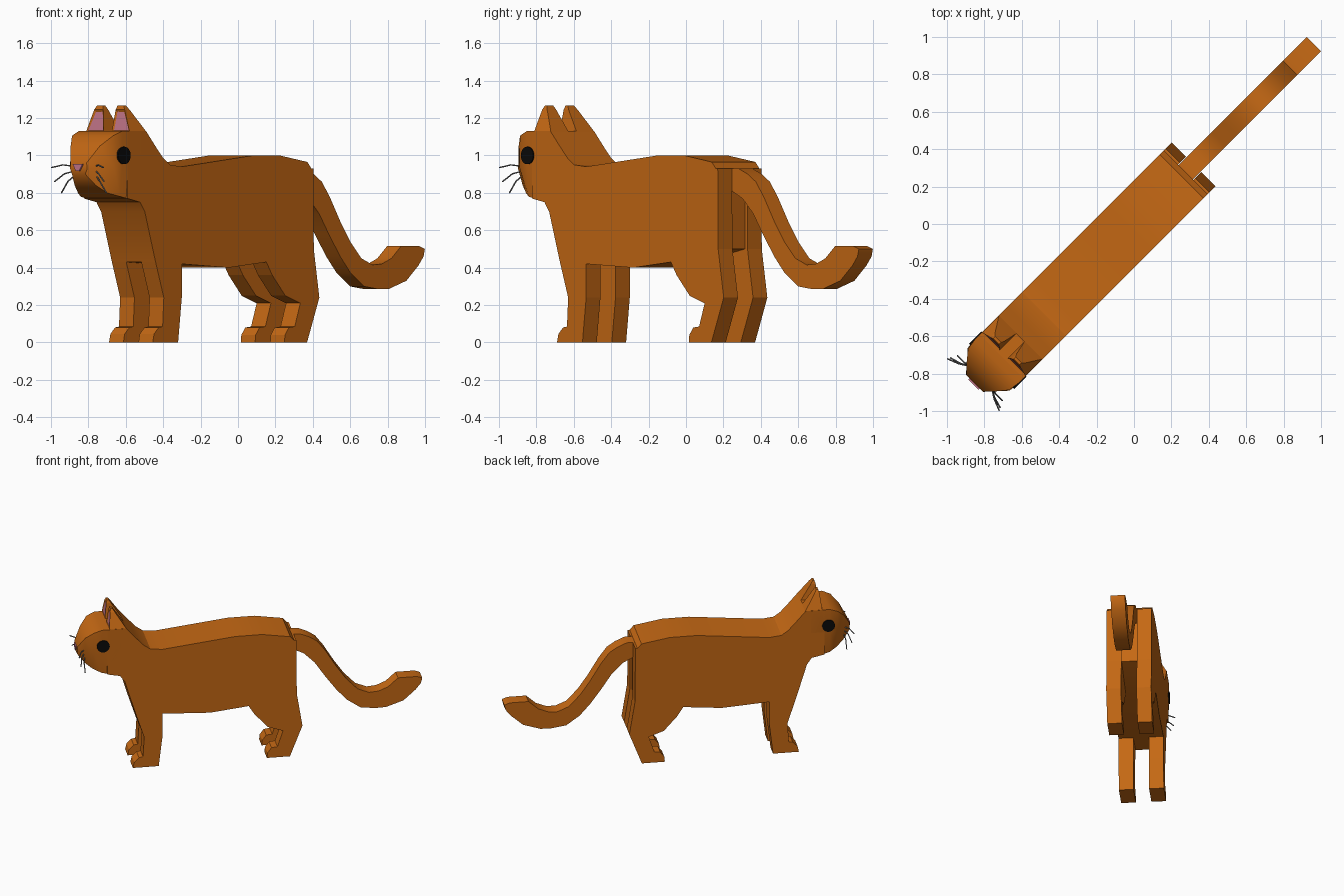
import bpy, bmesh, math
from mathutils import Matrix, Vector

if "Cube" in bpy.data.objects:
    bpy.data.objects.remove(bpy.data.objects["Cube"])

# The cat is built along local x (head at -x), then turned to stand diagonally
TURN = Matrix.Rotation(math.radians(45), 4, 'Z')
HALF = 0.165


def material(name, rgb):
    m = bpy.data.materials.new(name)
    m.use_nodes = True
    m.diffuse_color = (*rgb, 1)
    m.node_tree.nodes["Principled BSDF"].inputs["Base Color"].default_value = (*rgb, 1)
    return m


FUR = material("orange_fur", (0.56, 0.14, 0.007))
PINK = material("pink_skin", (0.58, 0.19, 0.27))
BLACK = material("eye_black", (0.003, 0.003, 0.003))
GREY = material("whisker_grey", (0.16, 0.16, 0.16))


def finish(name, bm, mats, smooth=0):
    bmesh.ops.recalc_face_normals(bm, faces=bm.faces)
    bm.transform(TURN)
    mesh = bpy.data.meshes.new(name)
    bm.to_mesh(mesh)
    bm.free()
    for m in mats:
        mesh.materials.append(m)
    obj = bpy.data.objects.new(name, mesh)
    bpy.context.collection.objects.link(obj)
    if smooth:
        bpy.ops.object.select_all(action='DESELECT')
        obj.select_set(True)
        bpy.context.view_layer.objects.active = obj
        bpy.ops.object.shade_smooth_by_angle(angle=math.radians(smooth))
    return obj


def loft(bm, rings):
    """Skin a list of equal point rings and close both ends."""
    loops = [[bm.verts.new(p) for p in ring] for ring in rings]
    n = len(loops[0])
    for a, b in zip(loops, loops[1:]):
        for i in range(n):
            j = (i + 1) % n
            bm.faces.new((a[i], a[j], b[j], b[i]))
    bm.faces.new(loops[0])
    bm.faces.new(loops[-1])


def slab(name, profile, y0, y1, mat=FUR, smooth=0):
    """Extrude a side profile (x, z) across the body."""
    bm = bmesh.new()
    loft(bm, [[(x, y, z) for x, z in profile] for y in (y0, y1)])
    return finish(name, bm, [mat], smooth)


# Torso with neck and chest
slab("torso", [(-1.0, 1.13), (-.86, 1.13), (-.79, 1.05), (-.73, .985), (-.68, .95),
               (-.59, .94), (-.05, 1.0), (.15, 1.0), (.36, .965), (.39, .93),
               (.39, .5), (.05, .43), (-.236, .4), (-.59, .42), (-.788, .43),
               (-.87, .7), (-.905, .75), (-1.0, .77)], -HALF, HALF, smooth=20)

# Legs
front_leg = [(-.788, .43), (-.726, .24), (-.735, .085), (-.765, .08), (-.8, .045),
             (-.81, 0), (-.618, 0), (-.59, .24), (-.59, .42)]
hind_leg = [(.3, .93), (.405, .93), (.408, .5), (.45, .24), (.357, 0), (.186, 0),
            (.19, .04), (.22, .08), (.264, .085), (.306, .21), (.193, .25),
            (.094, .36), (.05, .43)]
for side, k in (("left", -1), ("right", 1)):
    slab(side + "_front_leg", front_leg, k * .057, k * HALF)
    slab(side + "_hind_leg", hind_leg, k * .057, k * HALF)

# Tail
tail_top = [(.36, .93), (.45, .93), (.52, .9), (.58, .86), (.64, .78), (.725, .64),
            (.795, .54), (.88, .45), (.965, .415), (1.035, .42), (1.107, .45), (1.18, .515)]
tail_under = [(1.32, .515), (1.36, .5), (1.35, .46), (1.31, .41), (1.22, .33), (1.09, .287),
              (1.01, .285), (.9, .3), (.8, .37), (.72, .46), (.633, .58), (.56, .69),
              (.48, .77), (.36, .83)]
slab("tail", tail_top + tail_under, -.053, .053, smooth=30)

# Head: position, then heights and half widths at bottom, middle and top
bm = bmesh.new()
rings = []
for x, zb, zm, zt, wb, wm, wt in [
        (-.9, .75, .95, 1.13, HALF, HALF, HALF),
        (-1.04, .78, .95, 1.13, .15, HALF, HALF),
        (-1.1, .8, .94, 1.105, .11, .16, .155),
        (-1.155, .84, .93, 1.05, .08, .105, .11),
        (-1.205, .9, .93, .96, .05, .065, .06)]:
    rings.append([(x, -wb, zb), (x, -wm, zm), (x, -wt, zt),
                  (x, wt, zt), (x, wm, zm), (x, wb, zb)])
loft(bm, rings)
finish("head", bm, [FUR], 40)

# Ears with an inset pink inner face, eyes and whiskers
for side, k in (("left", -1), ("right", 1)):
    bm = bmesh.new()
    loft(bm, [[(x, k * y, z) for x, y in ((x0, y0), (x1, y0), (x1, y1), (x0, y1))]
              for z, x0, x1, y0, y1 in ((1.125, -.985, -.856, .03, HALF),
                                        (1.245, -.972, -.935, .047, .115),
                                        (1.268, -.965, -.95, .055, .1))])
    bmesh.ops.recalc_face_normals(bm, faces=bm.faces)
    inner = max((f for f in bm.faces if f.normal.x < -.9), key=lambda f: f.calc_area())
    bmesh.ops.inset_region(bm, faces=[inner], thickness=.014, depth=-.006)
    inner.material_index = 1
    finish(side + "_ear", bm, [FUR, PINK])

    bm = bmesh.new()
    place = Matrix.Translation((-1.03, k * HALF, 1.0)) @ Matrix.Rotation(math.pi / 2, 4, 'X')
    bmesh.ops.create_cone(bm, cap_ends=True, segments=24, radius1=.047, radius2=.047,
                          depth=.014, matrix=place)
    finish(side + "_eye", bm, [BLACK])

    for i, (x, y, z) in enumerate([(-1.215, .197, .935), (-1.2, .188, .86), (-1.165, .17, .8)]):
        curve = bpy.data.curves.new(f"{side}_whisker_{i + 1}", 'CURVE')
        curve.dimensions = '3D'
        curve.bevel_depth = .004
        curve.bevel_resolution = 1
        start = Vector((-1.15, k * .07, .94 - .02 * i))
        end = Vector((x, k * y, z))
        middle = (start + end) / 2 + Vector((-.008, 0, .012))
        spline = curve.splines.new('POLY')
        spline.points.add(2)
        for point, co in zip(spline.points, (start, middle, end)):
            point.co = (*(TURN @ co), 1)
        curve.materials.append(GREY)
        obj = bpy.data.objects.new(curve.name, curve)
        bpy.context.collection.objects.link(obj)

# Nose
bm = bmesh.new()
loft(bm, [[(x, -.038, .955), (x, .038, .955), (x, .012, .916), (x, -.012, .916)]
          for x in (-1.2, -1.214)])
finish("nose", bm, [PINK])
